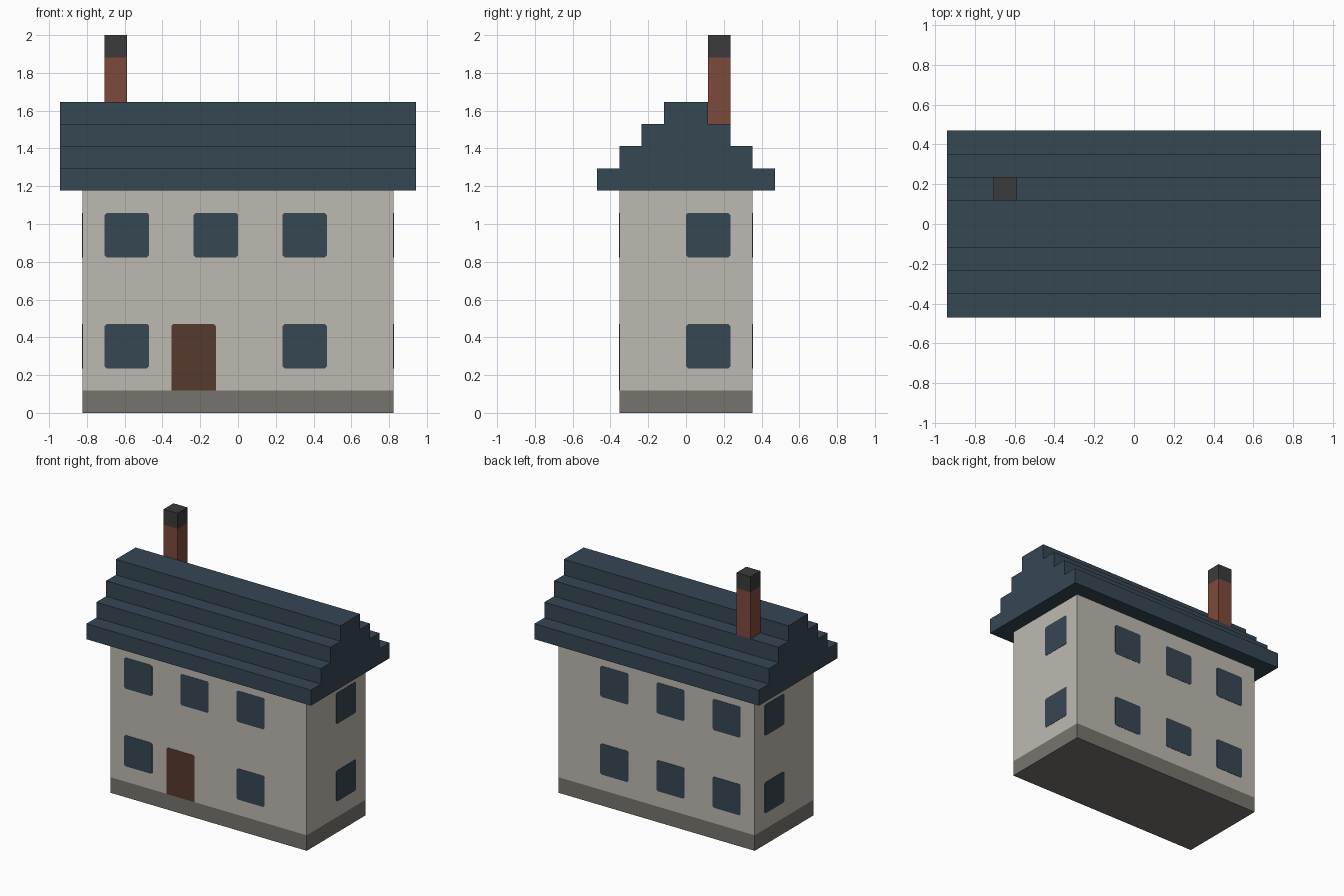
import bpy
import bmesh
from mathutils import Matrix, Vector
from math import pi

cube = bpy.data.objects.get("Cube")
if cube:
    bpy.data.objects.remove(cube)

U = 2 / 17  # one block


def material(name, rgb):
    def linear(c):
        c /= 255
        return c / 12.92 if c <= 0.04045 else ((c + 0.055) / 1.055) ** 2.4
    colour = (*map(linear, rgb), 1)
    mat = bpy.data.materials.new(name)
    mat.use_nodes = True
    mat.diffuse_color = colour
    bsdf = mat.node_tree.nodes["Principled BSDF"]
    bsdf.inputs["Base Color"].default_value = colour
    bsdf.inputs["Roughness"].default_value = 0.9
    return mat


SLATE = material("slate blue", (54, 71, 84))
PLASTER = material("pale plaster", (190, 185, 177))
STONE = material("grey stone", (119, 116, 109))
BRICK = material("red brick", (127, 74, 59))
SOOT = material("dark soot", (59, 59, 59))
WOOD = material("brown wood", (86, 58, 45))


def prism(name, outline, depth, mat, matrix):
    """Extrude a 2D outline along local z and place it."""
    bm = bmesh.new()
    face = bm.faces.new([bm.verts.new((x, y, 0)) for x, y in outline])
    top = bmesh.ops.extrude_face_region(bm, geom=[face])["geom"]
    bmesh.ops.translate(bm, vec=(0, 0, depth),
                        verts=[v for v in top if isinstance(v, bmesh.types.BMVert)])
    bm.transform(matrix)
    bmesh.ops.recalc_face_normals(bm, faces=bm.faces)
    mesh = bpy.data.meshes.new(name)
    bm.to_mesh(mesh)
    bm.free()
    mesh.materials.append(mat)
    obj = bpy.data.objects.new(name, mesh)
    bpy.context.collection.objects.link(obj)
    return obj


def block(name, x, y, z, mat):
    """Box between (low, high) pairs given in blocks."""
    outline = [(x[0] * U, y[0] * U), (x[1] * U, y[0] * U),
               (x[1] * U, y[1] * U), (x[0] * U, y[1] * U)]
    return prism(name, outline, (z[1] - z[0]) * U, mat,
                 Matrix.Translation((0, 0, z[0] * U)))


def plate(name, side, centre, z, mat, square_foot=False):
    """Thin two-block-wide panel with clipped corners on a wall."""
    angle, distance = SIDES[side]
    w, low, high, c = U, z[0] * U, z[1] * U, 0.011
    outline = [(w, high - c), (w - c, high), (c - w, high), (-w, high - c)]
    if square_foot:
        outline += [(-w, low), (w, low)]
    else:
        outline += [(-w, low + c), (c - w, low), (w - c, low), (w, low + c)]
    place = (Matrix.Rotation(angle, 4, 'Z')
             @ Matrix.Translation((centre * U, -distance * U, 0))
             @ Matrix.Rotation(pi / 2, 4, 'X'))
    return prism(name, outline, 0.002, mat, place)


# Walls on a stone plinth
block("plinth", (-7, 7), (-3, 3), (0, 1), STONE)
block("walls", (-7, 7), (-3, 3), (1, 10), PLASTER)

# Stepped roof: a stair profile run along the length of the house
stairs = []
for step in range(4):
    half = 4 - step
    stairs += [(half * U, (10 + step) * U), (half * U, (11 + step) * U)]
profile = stairs + [(-y, z) for y, z in reversed(stairs)]
along_x = Matrix(((0, 0, 1, -8 * U), (1, 0, 0, 0), (0, 1, 0, 0), (0, 0, 0, 1)))
prism("stepped_roof", profile, 16 * U, SLATE, along_x)

# Chimney
block("chimney_stack", (-6, -5), (1, 2), (13, 16), BRICK)
block("chimney_cap", (-6, -5), (1, 2), (16, 17), SOOT)

# Windows and door; each side is (turn about z, wall distance in blocks)
SIDES = {"front": (0, 3), "left": (pi / 2, 7), "back": (pi, 3), "right": (-pi / 2, 7)}
WINDOWS = {"front": (-5, -1, 3), "back": (5, 1, -3), "left": (1,), "right": (-1,)}
for floor, z in (("lower", (2, 4)), ("upper", (7, 9))):
    for side, centres in WINDOWS.items():
        for i, centre in enumerate(centres):
            if side == "front" and floor == "lower" and i == 1:
                continue  # the door takes this bay
            plate(f"{side}_{floor}_window_{i + 1}", side, centre, z, SLATE)
plate("front_door", "front", -2, (1, 4), WOOD, square_foot=True)
